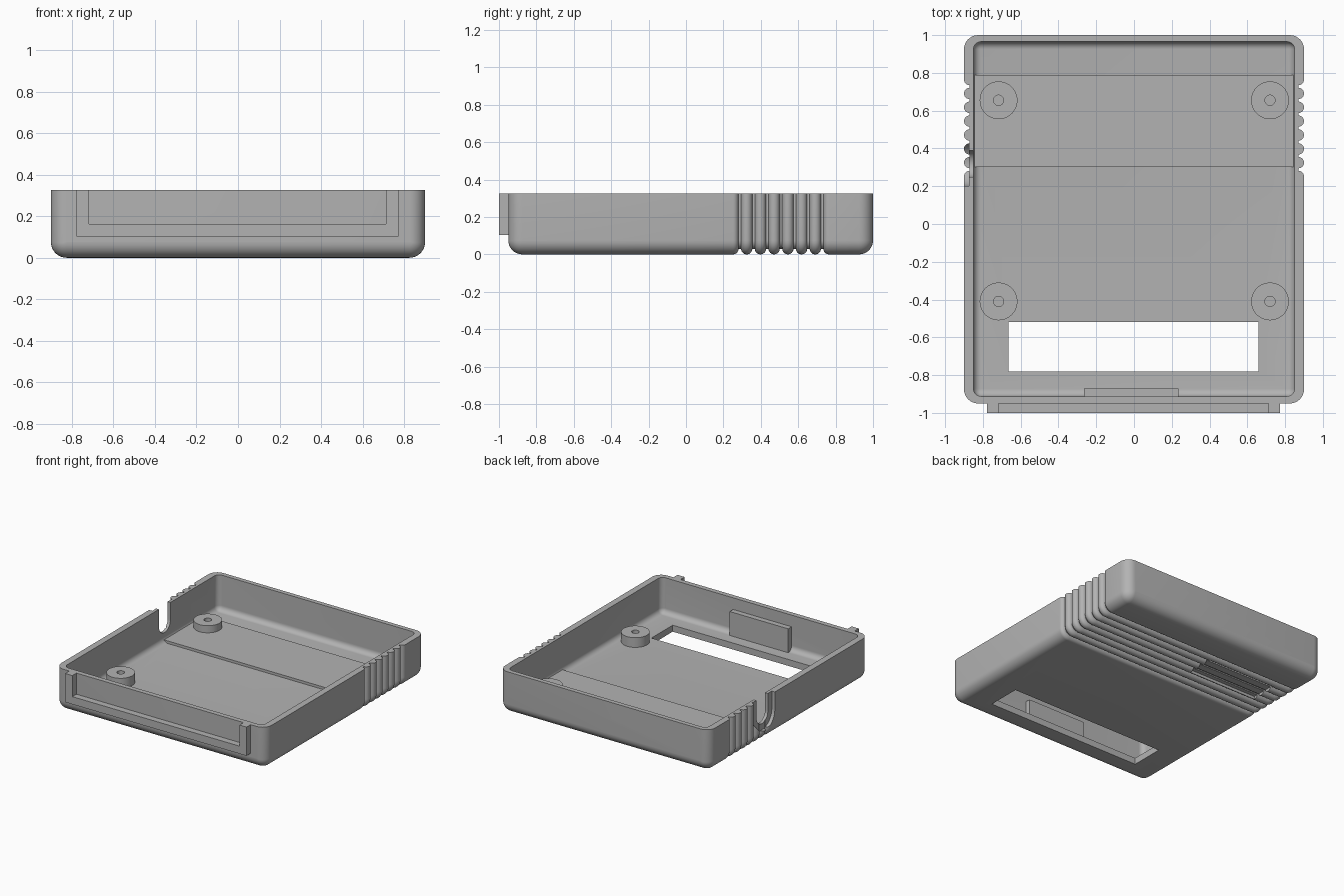
import bpy, bmesh, math
from mathutils import Vector

cube = bpy.data.objects.get("Cube")
if cube:
    bpy.data.objects.remove(cube, do_unlink=True)

HEIGHT = 0.325
GREY = (0.45, 0.45, 0.45, 1)
plastic = bpy.data.materials.new("grey plastic")
plastic.use_nodes = True
plastic.diffuse_color = GREY
plastic.node_tree.nodes["Principled BSDF"].inputs["Base Color"].default_value = GREY


def finish(name, bm):
    bmesh.ops.recalc_face_normals(bm, faces=bm.faces)
    mesh = bpy.data.meshes.new(name)
    bm.to_mesh(mesh)
    bm.free()
    mesh.materials.append(plastic)
    obj = bpy.data.objects.new(name, mesh)
    bpy.context.collection.objects.link(obj)
    return obj


def bridge(name, rings):
    """Join closed rings of points into a capped solid."""
    bm = bmesh.new()
    loops = [[bm.verts.new(p) for p in ring] for ring in rings]
    n = len(loops[0])
    for a, b in zip(loops, loops[1:]):
        for i in range(n):
            j = (i + 1) % n
            bm.faces.new((a[i], a[j], b[j], b[i]))
    bm.faces.new(loops[0])
    bm.faces.new(loops[-1][::-1])
    return finish(name, bm)


def box(name, x0, x1, y0, y1, z0, z1):
    corners = ((x0, y0), (x1, y0), (x1, y1), (x0, y1))
    return bridge(name, [[(x, y, z) for x, y in corners] for z in (z0, z1)])


def cylinder(name, x, y, r, z0, z1, sides=40):
    turn = [2 * math.pi * i / sides for i in range(sides)]
    return bridge(name, [[(x + r * math.cos(a), y + r * math.sin(a), z) for a in turn]
                         for z in (z0, z1)])


def u_slot(name, y, z, r, x0, x1):
    """Round-bottomed slot, open at the top, running along x."""
    arc = [math.pi + math.pi * i / 20 for i in range(21)]
    pts = [(y + r * math.cos(a), z + r * math.sin(a)) for a in arc]
    pts += [(y + r, 0.5), (y - r, 0.5)]
    return bridge(name, [[(x, py, pz) for py, pz in pts] for x in (x0, x1)])


def end_rounding(r, steps=8):
    """Pairs of distance from the end and inset, for a rounded end."""
    angles = [math.pi / 2 * i / steps for i in range(steps + 1)]
    return [(r * (1 - math.cos(a)), r * (1 - math.sin(a))) for a in angles]


def tray(name, half, floor, top, y0, y1, r, middle=()):
    """Loft of round-bottomed sections along y, each inset by its own amount."""
    ends = end_rounding(r)
    stations = [(y0 + t, d) for t, d in ends] + list(middle)
    stations += [(y1 - t, d) for t, d in reversed(ends)]
    rings = []
    for y, d in stations:
        rr = max(r - d, 0.003)
        w, z = half - d, floor + d
        arc = [math.pi / 2 * i / 8 for i in range(9)]
        right = [(w - rr + rr * math.cos(a), z + rr - rr * math.sin(a)) for a in arc]
        side = [(w, top)] + right
        section = side + [(-px, pz) for px, pz in reversed(side)]
        rings.append([(px, y, pz) for px, pz in section])
    return bridge(name, rings)


def cut(obj, cutters):
    for c in cutters:
        mod = obj.modifiers.new("cut", 'BOOLEAN')
        mod.operation = 'DIFFERENCE'
        mod.solver = 'EXACT'
        mod.object = c
    graph = bpy.context.evaluated_depsgraph_get()
    mesh = bpy.data.meshes.new_from_object(obj.evaluated_get(graph))
    obj.modifiers.clear()
    obj.data = mesh
    for c in cutters:
        bpy.data.objects.remove(c, do_unlink=True)


# Grip grooves: narrow gaps between half-round ridges, wrapping sides and base
PITCH, RIDGE = 0.0733, 0.03
grooves = []
for k in range(7):
    g = 0.288 + PITCH * k
    rise = [(PITCH / 2 - RIDGE * math.sin(a), RIDGE * (1 - math.cos(a)))
            for a in [math.pi / 2 * i / 6 for i in range(7)]]
    grooves += [(g - t, d) for t, d in rise]
    grooves += [(g + t, d) for t, d in reversed(rise)]
# Drop the doubled stations at ridge crests
grooves = [s for i, s in enumerate(grooves) if i == 0 or s[0] - grooves[i - 1][0] > 0.0005]

# Open case shell with cavity, window, base label recess and cable notch
shell = tray("case_shell", 0.9, 0, HEIGHT, -0.95, 1.0, 0.075, grooves)
cut(shell, [
    tray("cavity", 0.85, 0.05, 0.5, -0.912, 0.965, 0.04),
    box("window", -0.665, 0.66, -0.78, -0.52, -0.1, 0.2),
    box("label_recess", -0.72, -0.13, 0.468, 0.688, -0.1, 0.022),
    u_slot("notch", 0.318, 0.19, 0.07, -1.0, -0.8),
    u_slot("notch_counterbore", 0.318, 0.19, 0.118, -1.0, -0.874),
])

# Raised floor over the grooves
raised = box("raised_floor", -0.852, 0.852, 0.302, 0.79, 0.045, 0.07)

# Screw posts with blind holes
posts = []
for side, x in (("right", -0.717), ("left", 0.72)):
    for end, y in (("front", -0.41), ("back", 0.655)):
        post = cylinder(f"{end}_{side}_screw_post", x, y, 0.1, 0.045, 0.125)
        cut(post, [cylinder("screw_hole", x, y, 0.027, 0.06, 0.3)])
        posts.append(post)

# Plate inside the front wall
plate = box("inner_plate", -0.265, 0.235, -0.92, -0.87, 0.05, 0.235)

# U-shaped frame on the front face
outline = [(-0.778, HEIGHT), (-0.778, 0.103), (0.773, 0.103), (0.773, HEIGHT),
           (0.712, HEIGHT), (0.712, 0.162), (-0.717, 0.162), (-0.717, HEIGHT)]
frame = bridge("front_frame", [[(x, y, z) for x, z in outline] for y in (-1.0, -0.948)])

for obj in [shell, raised, plate, frame] + posts:
    obj.data.shade_smooth()
    obj.data.set_sharp_from_angle(angle=math.radians(30))
